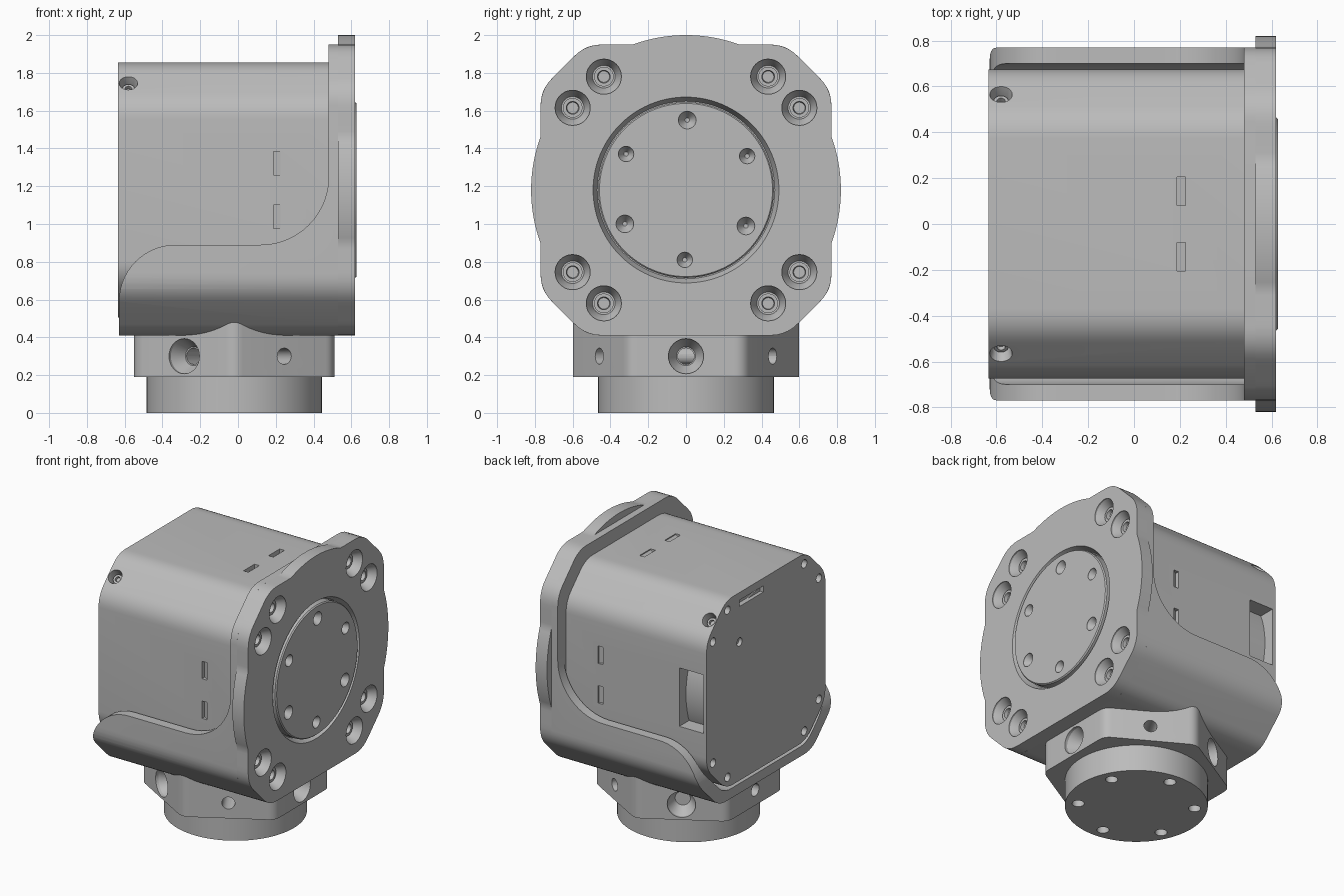
import bpy, bmesh
from math import pi, cos, sin, radians, tan
from mathutils import Matrix, Vector

cube = bpy.data.objects.get("Cube")
if cube:
    bpy.data.objects.remove(cube, do_unlink=True)

AXIS_Z = 1.18      # height of the main axis
BASE_X = -0.02     # centre of the lower joint

grey = bpy.data.materials.new("machined grey")
grey.use_nodes = True
grey.diffuse_color = (0.5, 0.5, 0.5, 1)
grey.node_tree.nodes["Principled BSDF"].inputs["Base Color"].default_value = (0.5, 0.5, 0.5, 1)

# Local (u, v, w) to world: w is the extrusion direction
ALONG_X = Matrix(((0, 0, 1, 0), (1, 0, 0, 0), (0, 1, 0, AXIS_Z), (0, 0, 0, 1)))
ALONG_Y = Matrix(((1, 0, 0, 0), (0, 0, 1, 0), (0, 1, 0, 0), (0, 0, 0, 1)))
ALONG_Z = Matrix.Translation((BASE_X, 0, 0))


def stack(name, loops, matrix):
    """Bridge equal-length loops of points and cap both ends."""
    bm = bmesh.new()
    rings = [[bm.verts.new(matrix @ Vector(p)) for p in loop] for loop in loops]
    n = len(rings[0])
    for a, b in zip(rings, rings[1:]):
        for i in range(n):
            j = (i + 1) % n
            bm.faces.new((a[i], a[j], b[j], b[i]))
    bm.faces.new(rings[0])
    bm.faces.new(rings[-1])
    bmesh.ops.recalc_face_normals(bm, faces=bm.faces)
    mesh = bpy.data.meshes.new(name)
    bm.to_mesh(mesh)
    bm.free()
    mesh.materials.append(grey)
    obj = bpy.data.objects.new(name, mesh)
    bpy.context.collection.objects.link(obj)
    return obj


def prism(name, pts, w0, w1, matrix):
    return stack(name, [[(u, v, w) for u, v in pts] for w in (w0, w1)], matrix)


def lathe(name, rings, matrix, sides=32):
    """Turned part from (radius, height) pairs."""
    return stack(name, [[(r * cos(2 * pi * i / sides), r * sin(2 * pi * i / sides), h)
                         for i in range(sides)] for r, h in rings], matrix)


def facing(point, direction):
    """Matrix with its origin at point and local z along direction."""
    return Matrix.Translation(point) @ Vector(direction).to_track_quat('Z', 'Y').to_matrix().to_4x4()


def rounded(corners, radius, steps=6):
    """Convex polygon with rounded corners."""
    out = []
    for i, c in enumerate(corners):
        c = Vector(c)
        a = (Vector(corners[i - 1]) - c).normalized()
        b = (Vector(corners[(i + 1) % len(corners)]) - c).normalized()
        half = a.angle(b) / 2
        p, q = c + a * radius / tan(half), c + b * radius / tan(half)
        for k in range(steps + 1):
            t = k / steps
            out.append(tuple(p * (1 - t) ** 2 + c * 2 * t * (1 - t) + q * t * t))
    return out


def octagon(flat, corner):
    quarter = [(flat, corner), (corner, flat)]
    pts = []
    for k in range(4):
        c, s = round(cos(k * pi / 2)), round(sin(k * pi / 2))
        pts += [(u * c - v * s, u * s + v * c) for u, v in quarter]
    return pts


def carve(target, cutters):
    for cutter in cutters:
        mod = target.modifiers.new("cut", 'BOOLEAN')
        mod.operation, mod.solver, mod.object = 'DIFFERENCE', 'EXACT', cutter
        bpy.context.view_layer.objects.active = target
        bpy.ops.object.modifier_apply(modifier=mod.name)
        bpy.data.objects.remove(cutter, do_unlink=True)


def arc(cx, cy, r, a0, a1, steps=14):
    return [(cx + r * cos(radians(a0 + (a1 - a0) * i / steps)),
             cy + r * sin(radians(a0 + (a1 - a0) * i / steps))) for i in range(steps + 1)]


bolts = [(sy * a, sz * b) for sy in (1, -1) for sz in (1, -1) for a, b in ((0.435, 0.6), (0.6, 0.435))]

# Main housing with rounded octagonal section
housing = prism("housing", rounded(octagon(0.675, 0.455), 0.2), -0.635, 0.485, ALONG_X)
cuts = [lathe("cut", [(0.03, -0.7), (0.03, -0.57)], ALONG_X @ Matrix.Translation((y, z, 0)), 16)
        for y, z in bolts + [(0.3, 0.32)]]
cuts.append(prism("cut", [(0.03, 0.575), (0.3, 0.575), (0.3, 0.62), (0.03, 0.62)], -0.7, -0.6, ALONG_X))
# Window in the left side, next to the rear plate
cuts.append(prism("cut", [(0.5, -0.2), (0.8, -0.2), (0.8, 0.22), (0.5, 0.22)], -0.61, -0.42, ALONG_X))
# Wedge slots on both sides and the top
wedge = [(0.187, 0.645), (0.225, 0.668), (0.225, 0.72), (0.187, 0.72)]
for k in range(3):
    turn = Matrix.Translation((0, 0, AXIS_Z)) @ Matrix.Rotation(k * pi / 2, 4, 'X')
    for w in (-0.205, 0.08):
        cuts.append(prism("cut", wedge, w, w + 0.125, turn))
# Angled screw recesses in the upper bevels
for s in (1, -1):
    place = facing((-0.58, s * 0.565, AXIS_Z + 0.565), (0, s, 1))
    cuts.append(lathe("cut", [(0.04, -0.07), (0.042, -0.03), (0.056, 0.03)], place, 24))
    lathe("bevel_screw", [(0.032, -0.08), (0.032, -0.04), (0.018, -0.04), (0.018, -0.06)], place, 24)
carve(housing, cuts)
lathe("inner_motor", [(0.6, -0.609), (0.6, -0.41)], ALONG_X, 64)

# Cradle around the lower half, swept up to the flange
cradle = prism("cradle", rounded(octagon(0.77, 0.53), 0.2), -0.63, 0.53, ALONG_X)
sweep = ([(0.48, 2.2)] + arc(0.12, 1.25, 0.36, 0, -90) + arc(-0.33, 0.59, 0.3, 90, 180)
         + [(-0.7, 0.58), (-0.7, 2.2)])
carve(cradle, [prism("cut", sweep, -1, 1, ALONG_Y),
               prism("cut", rounded(octagon(0.70, 0.472), 0.2), -0.7, 0.48, ALONG_X)])

# Flange: round plate merged with the cradle outline, flat at the bottom
outline = []
lobes = [Vector(p) for p in rounded(octagon(0.77, 0.53), 0.2)]
for i in range(180):
    d = Vector((cos(i * pi / 90), sin(i * pi / 90)))
    reach = 0.82
    for a, b in zip(lobes, lobes[1:] + lobes[:1]):
        e = b - a
        det = d.x * e.y - d.y * e.x
        if abs(det) > 1e-9:
            r = (a.x * e.y - a.y * e.x) / det
            t = (a.x * d.y - a.y * d.x) / det
            if r > 0 and -1e-6 <= t <= 1 + 1e-6:
                reach = max(reach, r)
    p = d * reach
    outline.append((p.x, max(p.y, -0.77)))
flange = prism("flange", outline, 0.53, 0.62, ALONG_X)
cuts = [lathe("cut", [(0.47, 0.565), (0.5, 0.64)], ALONG_X, 96)]
for y, z in bolts:
    place = ALONG_X @ Matrix.Translation((y, z, 0))
    cuts.append(lathe("cut", [(0.06, 0.545), (0.064, 0.56), (0.093, 0.61), (0.093, 0.65)], place))
    lathe("flange_screw", [(0.052, 0.535), (0.052, 0.57), (0.034, 0.57), (0.03, 0.545)], place, 24)
carve(flange, cuts)

# Output disc with conical holes
disc = lathe("output_disc", [(0.465, 0.55), (0.465, 0.62), (0.458, 0.628)], ALONG_X, 96)
cuts = []
for k in range(6):
    a = radians(29 + 60 * k)
    place = ALONG_X @ Matrix.Translation((0.37 * cos(a), 0.37 * sin(a), 0))
    r = 0.047 if k % 2 else 0.041
    cuts.append(lathe("cut", [(0.012, 0.57), (r, 0.622), (r, 0.65)], place, 24))
carve(disc, cuts)

# Hexagonal lower block, cross drilled, every other face countersunk
hexagon = [(0.612 * cos(pi / 6 + k * pi / 3), 0.612 * sin(pi / 6 + k * pi / 3)) for k in range(6)]
block = prism("hex_block", rounded(hexagon, 0.09), 0.19, 0.6, ALONG_Z)
cuts = []
for k in range(3):
    a = k * 2 * pi / 3
    place = facing((BASE_X, 0, 0.3), (cos(a), sin(a), 0))
    cuts.append(lathe("cut", [(0.043, -0.8), (0.043, 0.8)], place, 24))
    cuts.append(lathe("cut", [(0.05, 0.43), (0.093, 0.51), (0.093, 0.6)], place))
carve(block, cuts)

# Round base with holes underneath
base = lathe("base_disc", [(0.465, 0), (0.465, 0.195)], ALONG_Z, 96)
carve(base, [lathe("cut", [(0.04, -0.1), (0.04, 0.08)], ALONG_Z @ Matrix.Translation(
    (0.38 * cos(radians(25 + 60 * k)), 0.38 * sin(radians(25 + 60 * k)), 0)), 24) for k in range(6)])

# Smooth the curved walls and keep hard edges
for obj in bpy.context.collection.objects:
    if obj.type == 'MESH' and grey.name in obj.data.materials:
        bpy.ops.object.select_all(action='DESELECT')
        obj.select_set(True)
        bpy.context.view_layer.objects.active = obj
        bpy.ops.object.shade_smooth_by_angle(angle=radians(28))
